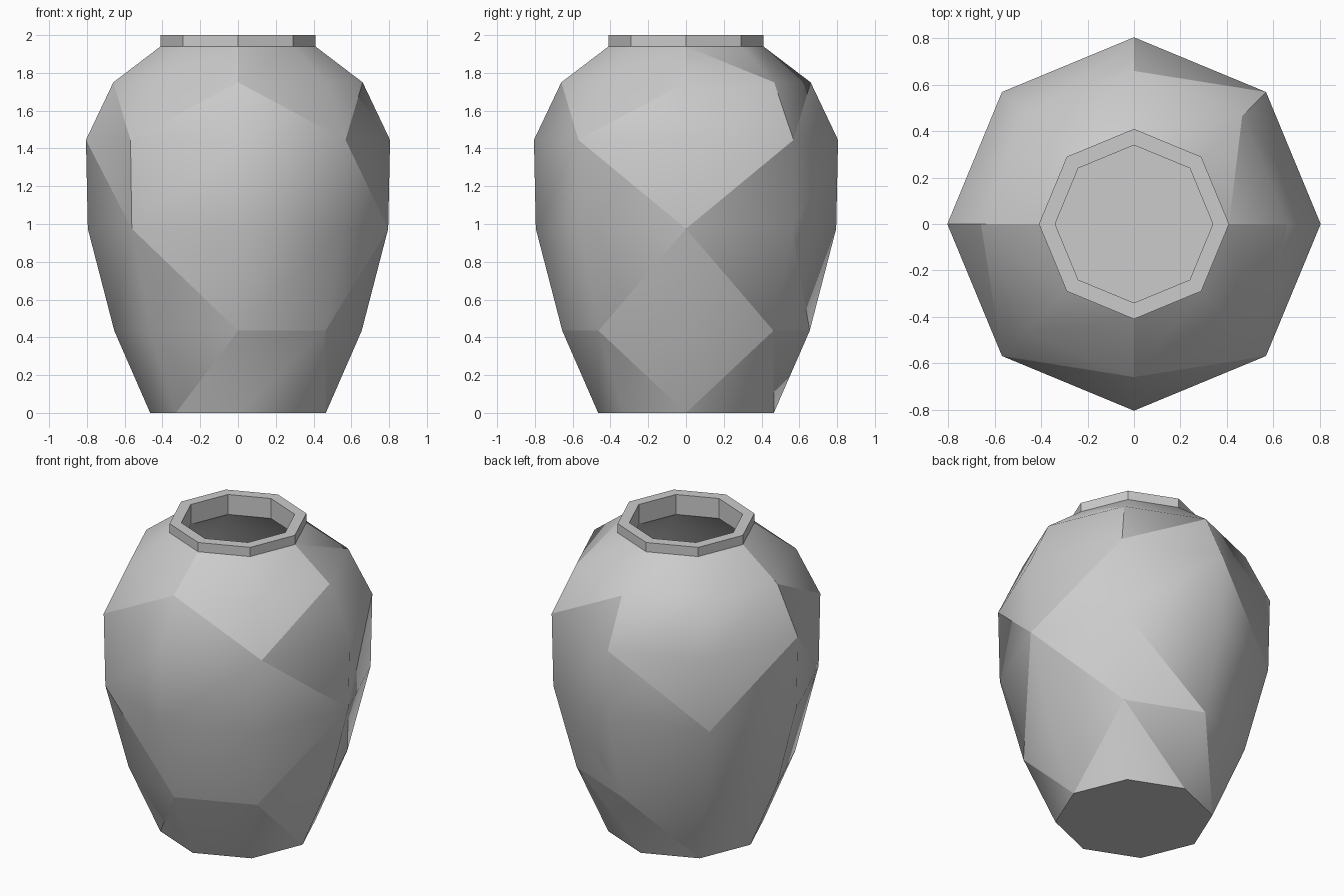
import bpy, bmesh
from math import cos, sin, pi

if "Cube" in bpy.data.objects:
    bpy.data.objects.remove(bpy.data.objects["Cube"])

SIDES = 8
# outer wall, rim, then inner wall (radius, height)
PROFILE = [(0.465, 0), (0.655, 0.435), (0.795, 0.975), (0.805, 1.445),
           (0.66, 1.75), (0.41, 1.94), (0.41, 2.0), (0.34, 2.0),
           (0.34, 1.87), (0.60, 1.68), (0.735, 1.43), (0.725, 0.985),
           (0.59, 0.455), (0.42, 0.07)]
RIM = (5, 6, 7, 8)

bm = bmesh.new()
rings = [[bm.verts.new((r * cos(2 * pi * k / SIDES), r * sin(2 * pi * k / SIDES), z))
          for k in range(SIDES)] for r, z in PROFILE]

# walls
for low, high in zip(rings, rings[1:]):
    for k in range(SIDES):
        n = (k + 1) % SIDES
        bm.faces.new((low[k], low[n], high[n], high[k])).smooth = True
# underside and inside floor
bm.faces.new(rings[0][::-1])
bm.faces.new(rings[-1])

# crisp edges: base, neck, rim and inner floor
for i in (0,) + RIM + (len(rings) - 1,):
    for k in range(SIDES):
        bm.edges.get((rings[i][k], rings[i][(k + 1) % SIDES])).smooth = False
for a, b in zip(RIM, RIM[1:]):
    for k in range(SIDES):
        bm.edges.get((rings[a][k], rings[b][k])).smooth = False

# facet creases on the body, as chains of (column, ring) digits
CREASES = ["50 61 52 53 44 45", "61 71 02 73 04 05", "53 64 73", "64 65",
           "02 13 14 05", "71 00 11 02", "11 20", "11 21 12",
           "13 24 23 32 43 44", "21 30", "52 43"]
for chain in CREASES:
    pts = [rings[int(p[1])][int(p[0])] for p in chain.split()]
    for a, b in zip(pts, pts[1:]):
        if not bm.edges.get((a, b)):
            bmesh.ops.connect_vert_pair(bm, verts=[a, b])
        edge = bm.edges.get((a, b))
        if edge:
            edge.smooth = False

bmesh.ops.recalc_face_normals(bm, faces=bm.faces[:])
mesh = bpy.data.meshes.new("pot")
bm.to_mesh(mesh)
bm.free()
pot = bpy.data.objects.new("pot", mesh)
bpy.context.collection.objects.link(pot)
